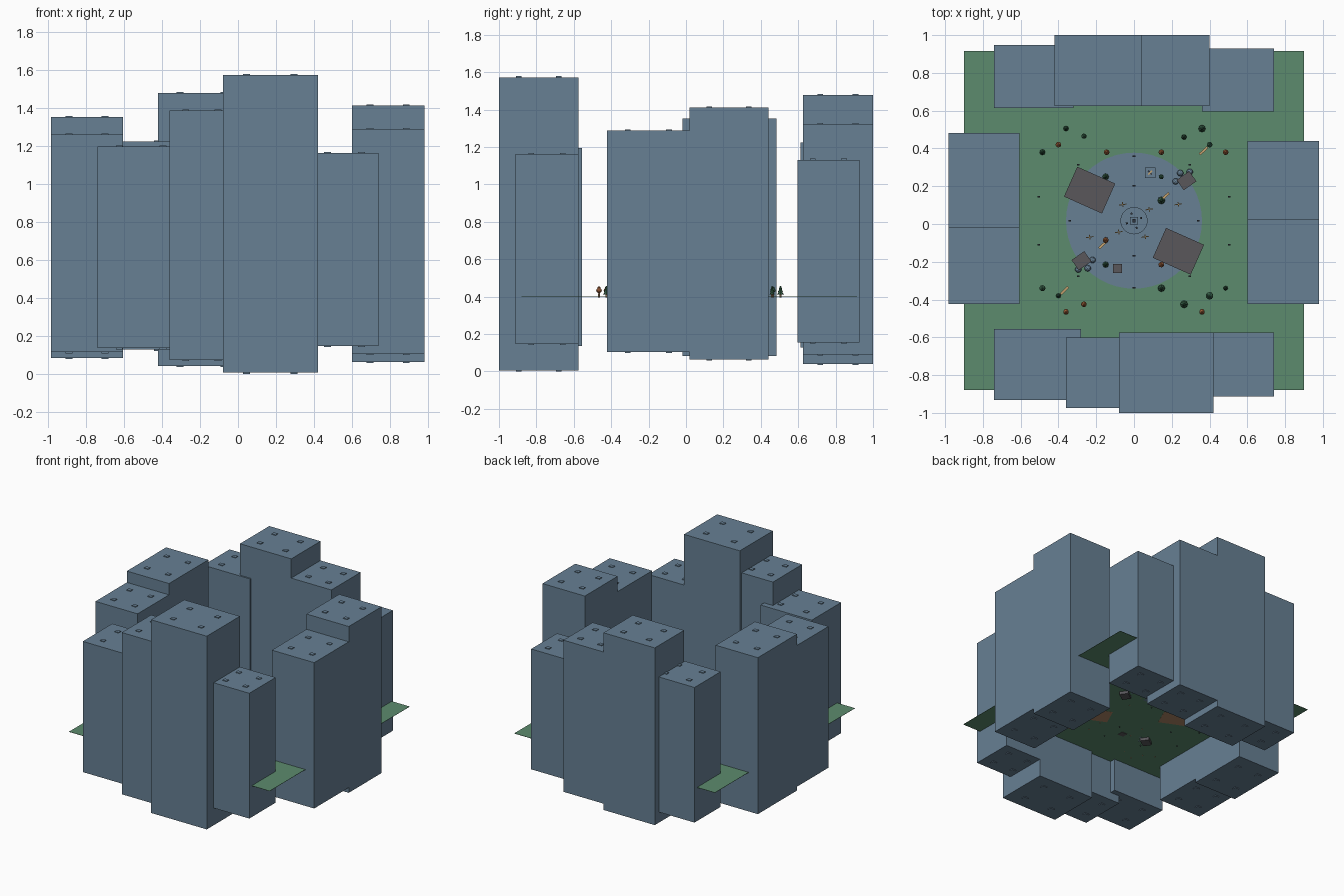
import bpy, bmesh, math
from mathutils import Matrix, Vector

if "Cube" in bpy.data.objects:
    bpy.data.objects.remove(bpy.data.objects["Cube"])

G = 0.40          # ground level
CY = 0.0175       # centre of the square


def mat(name, r, g, b):
    m = bpy.data.materials.new(name)
    m.diffuse_color = (r, g, b, 1)
    m.use_nodes = True
    m.node_tree.nodes["Principled BSDF"].inputs["Base Color"].default_value = m.diffuse_color
    return m


BLUE = mat("slate blue", 0.135, 0.215, 0.295)
GRASS = mat("grass green", 0.107, 0.26, 0.155)
ROOF = mat("roof grey", 0.10, 0.095, 0.105)
BROWN = mat("wall brown", 0.42, 0.24, 0.13)
PINE = mat("dark green", 0.035, 0.11, 0.06)
RUST = mat("autumn orange", 0.33, 0.11, 0.04)
TAN = mat("tan wood", 0.55, 0.36, 0.16)
IRON = mat("dark iron", 0.03, 0.035, 0.045)


class Part:
    """Collects primitives with several materials into one object."""

    def __init__(self, name, *mats):
        self.name, self.mats, self.bm = name, mats, bmesh.new()

    def paint(self, res, mi):
        for f in {f for v in res["verts"] for f in v.link_faces}:
            f.material_index = mi

    def box(self, c, size, rot=0, mi=0):
        m = Matrix.Translation(c) @ Matrix.Rotation(rot, 4, "Z") @ Matrix.Diagonal((*size, 1))
        self.paint(bmesh.ops.create_cube(self.bm, size=1, matrix=m), mi)

    def cone(self, x, y, z0, z1, r1, r2, n=8, mi=0):
        m = Matrix.Translation((x, y, (z0 + z1) / 2))
        self.paint(bmesh.ops.create_cone(self.bm, cap_ends=True, segments=n, radius1=r1,
                                         radius2=r2, depth=z1 - z0, matrix=m), mi)

    def ball(self, c, r, mi=0, sub=2):
        self.paint(bmesh.ops.create_icosphere(self.bm, subdivisions=sub, radius=r,
                                              matrix=Matrix.Translation(c)), mi)

    def done(self):
        me = bpy.data.meshes.new(self.name)
        self.bm.to_mesh(me)
        self.bm.free()
        for m in self.mats:
            me.materials.append(m)
        ob = bpy.data.objects.new(self.name, me)
        bpy.context.collection.objects.link(ob)
        return ob


# Towers: x0, x1, y0, y1, bottom, top
towers = {
    "south_tower_tall": (-0.08, 0.42, -1.0, -0.575, 0.006, 1.573),
    "south_tower_east": (0.38, 0.74, -0.912, -0.575, 0.146, 1.162),
    "south_tower_mid": (-0.36, -0.02, -0.975, -0.60, 0.073, 1.385),
    "south_tower_west": (-0.74, -0.28, -0.932, -0.555, 0.135, 1.195),
    "east_tower_north": (0.60, 0.98, 0.02, 0.44, 0.063, 1.412),
    "east_tower_south": (0.60, 0.98, -0.423, 0.02, 0.105, 1.288),
    "west_tower_north": (-0.983, -0.605, -0.02, 0.483, 0.083, 1.352),
    "west_tower_south": (-0.983, -0.605, -0.423, -0.02, 0.114, 1.26),
    "north_tower_west": (-0.74, -0.32, 0.613, 0.948, 0.127, 1.223),
    "north_tower_tall": (-0.42, 0.04, 0.625, 1.0, 0.041, 1.478),
    "north_tower_mid": (0.04, 0.40, 0.625, 1.0, 0.092, 1.322),
    "north_tower_east": (0.36, 0.74, 0.595, 0.928, 0.156, 1.132),
}
for name, (x0, x1, y0, y1, z0, z1) in towers.items():
    p = Part(name, BLUE)
    cx, cy, w, d = (x0 + x1) / 2, (y0 + y1) / 2, x1 - x0, y1 - y0
    p.box((cx, cy, (z0 + z1) / 2), (w, d, z1 - z0))
    # Low vents on the roof and underside
    for sx in (-1, 1):
        for sy in (-1, 1):
            for z in (z0, z1):
                p.box((cx + sx * w / 4, cy + sy * d / 4, z), (0.036, 0.03, 0.011))
    p.done()

# Lawn sheet and round plaza
p = Part("lawn", GRASS)
p.box((0, CY, G - 0.001), (1.80, 1.795, 0.002))
p.done()
p = Part("plaza", BLUE)
p.cone(0, CY, G, G + 0.003, 0.36, 0.36, 48)
p.done()

# Central fountain: basin, water, pillar and spouts
p = Part("fountain", BLUE, IRON)
p.cone(0, CY, G, G + 0.018, 0.072, 0.072, 24)
p.box((0, CY, G + 0.03), (0.04, 0.04, 0.04))
p.box((0, CY, G + 0.055), (0.018, 0.018, 0.02), 0, 1)
for k in range(4):
    a = k * math.pi / 2 + 0.35
    p.box((0.04 * math.cos(a), CY + 0.04 * math.sin(a), G + 0.02), (0.01, 0.01, 0.012), a, 1)
p.done()

# Paired houses, sheds and shrubs, turned half a circle about the centre
for s, side in ((1, "a"), (-1, "b")):
    def at(x, y, z):
        return (s * x, CY + s * y, G + z)
    p = Part("house_" + side, BROWN, ROOF)
    a = math.radians(-24)
    p.box(at(-0.235, 0.162, 0.045), (0.20, 0.155, 0.096), a, 0)
    p.box(at(-0.235, 0.162, 0.10), (0.22, 0.173, 0.014), a, 1)
    p.done()
    p = Part("shed_" + side, ROOF)
    p.box(at(0.278, 0.212, 0.015), (0.082, 0.066, 0.08), math.radians(35))
    p.done()
    p = Part("shrubs_" + side, BLUE)
    for x, y in ((0.245, 0.252), (0.295, 0.258), (0.22, 0.208)):
        p.ball(at(x, y, 0.012), 0.017)
    p.done()
    # Tan fallen logs and small crossed benches
    p = Part("logs_" + side, TAN)
    for x, y in ((0.368, 0.37), (0.165, 0.128)):
        p.box(at(x, y, 0.012), (0.055, 0.013, 0.014), math.radians(44))
    p.done()
    p = Part("benches_" + side, TAN)
    for x, y in ((-0.06, 0.085), (0.08, 0.06), (0.235, 0.087)):
        p.box(at(x, y, 0.010), (0.04, 0.005, 0.006), 0.15)
        p.box(at(x, y, 0.010), (0.005, 0.026, 0.014), 0.15)
    p.done()

# Stall with a closed roof and fire pit with crossed logs
p = Part("stall", ROOF)
p.box((-0.088, -0.235, G + 0.02), (0.048, 0.048, 0.05))
p.done()
p = Part("fire_pit", BLUE, TAN, IRON)
p.box((0.085, 0.272, G + 0.008), (0.056, 0.056, 0.02))
p.box((0.085, 0.272, G + 0.02), (0.028, 0.008, 0.01), 0.8, 1)
p.box((0.085, 0.272, G + 0.02), (0.028, 0.008, 0.01), -0.8, 2)
p.done()


def tree(p, x, y, r, kind):
    p.cone(x, y, G - 0.004, G + 0.02, 0.005, 0.004, 6, 0)
    if kind == "pine":
        for k in range(3):
            z = G + 0.012 + 0.013 * k
            p.cone(x, y, z, z + 0.02, r * (1 - 0.25 * k), r * 0.15, 8, 1)
    else:
        p.ball((x, y, G + 0.034), r, 1)
        p.ball((x, y, G + 0.046), r * 0.65, 1, 1)


# Dark green trees
p = Part("green_trees", BROWN, PINE)
for i, (x, y, r) in enumerate((
        (-0.36, 0.505, 14), (-0.265, 0.465, 14), (0.265, 0.46, 14), (0.36, 0.505, 19),
        (0.40, 0.42, 15), (-0.485, 0.38, 15), (-0.15, 0.25, 17), (0.145, 0.25, 13),
        (0.145, 0.125, 20), (-0.15, -0.215, 16), (-0.485, -0.34, 16), (0.145, -0.34, 19),
        (0.485, -0.34, 12), (0.40, -0.38, 20), (0.265, -0.425, 20), (-0.40, -0.38, 13))):
    tree(p, x, y, r / 1000, "pine" if i % 3 != 1 else "round")
p.done()

# Autumn trees
p = Part("autumn_trees", BROWN, RUST)
for x, y in ((-0.40, 0.42), (0.485, 0.38), (-0.145, 0.38), (0.145, 0.38), (-0.15, -0.085),
             (0.145, -0.215), (-0.265, -0.425), (-0.36, -0.465), (0.36, -0.465)):
    tree(p, x, y, 0.015, "round")
p.done()

# Lamp posts around the plaza and lawn
p = Part("lamp_posts", IRON)
spots = [(0, 0.34), (0, -0.355), (0, 0.185), (0, -0.185), (0.34, 0), (-0.34, 0)]
spots += [(sx * x, sy * y) for x, y in ((0.295, 0.295), (0.505, 0.127))
          for sx in (-1, 1) for sy in (-1, 1)]
for x, y in spots:
    p.cone(x, CY + y, G - 0.008, G + 0.045, 0.004, 0.0025, 6)
    p.box((x, CY + y, G + 0.047), (0.014, 0.008, 0.006))
p.done()
